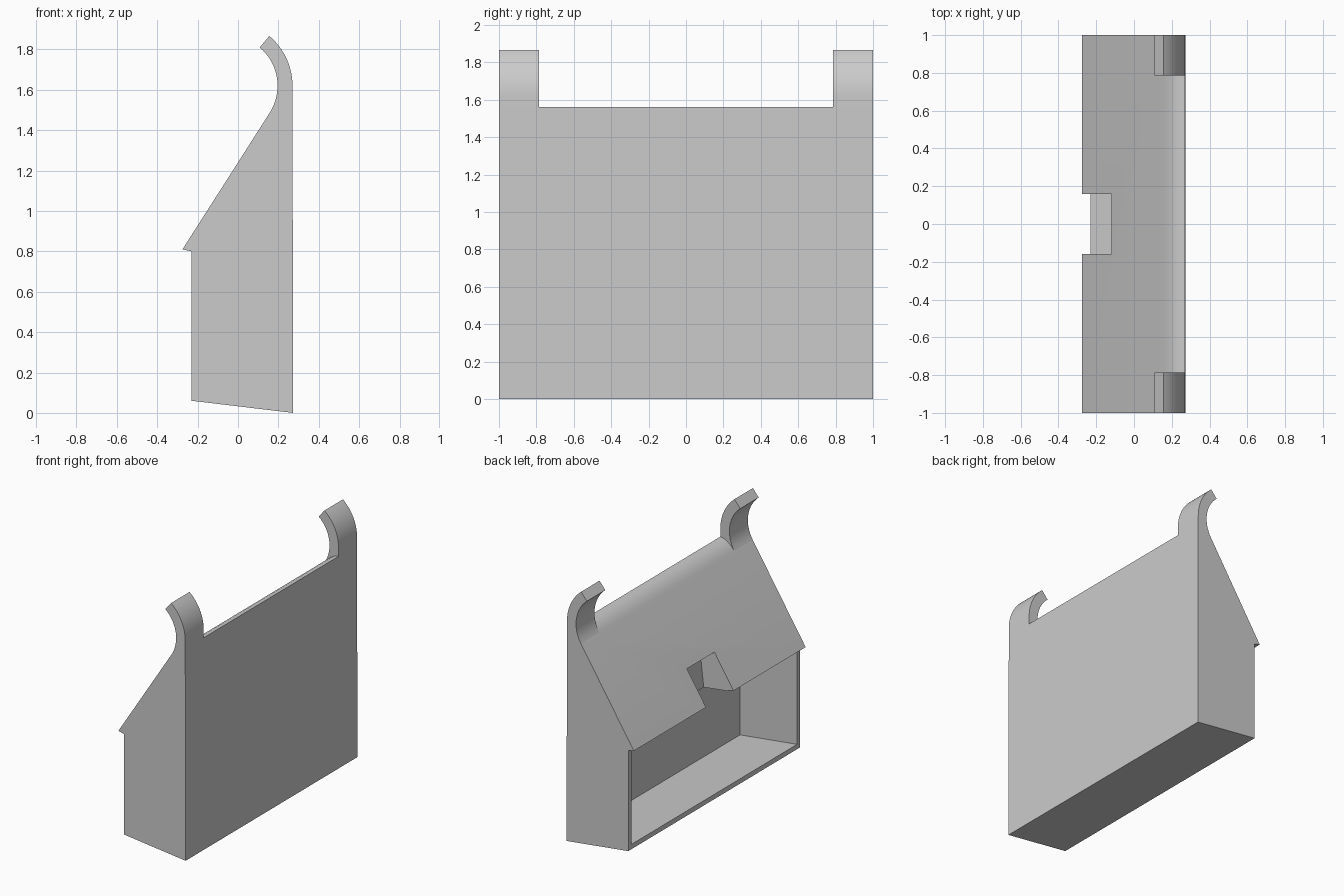
import bpy
import bmesh
from math import sin, cos, radians

cube = bpy.data.objects.get("Cube")
if cube:
    bpy.data.objects.remove(cube, do_unlink=True)

grey = bpy.data.materials.new("plain grey")
grey.use_nodes = True
colour = (0.6, 0.6, 0.6, 1)
grey.diffuse_color = colour
grey.node_tree.nodes["Principled BSDF"].inputs["Base Color"].default_value = colour


def prism(name, profile, y0, y1):
    """Extrude an (x, z) outline from y0 to y1."""
    bm = bmesh.new()
    face = bm.faces.new([bm.verts.new((x, y0, z)) for x, z in profile])
    new = bmesh.ops.extrude_face_region(bm, geom=[face])["geom"]
    bmesh.ops.translate(bm, vec=(0, y1 - y0, 0),
                        verts=[v for v in new if isinstance(v, bmesh.types.BMVert)])
    bmesh.ops.recalc_face_normals(bm, faces=bm.faces)
    mesh = bpy.data.meshes.new(name)
    bm.to_mesh(mesh)
    bm.free()
    obj = bpy.data.objects.new(name, mesh)
    mesh.materials.append(grey)
    bpy.context.collection.objects.link(obj)
    return obj


def activate(obj):
    bpy.ops.object.select_all(action="DESELECT")
    obj.select_set(True)
    bpy.context.view_layer.objects.active = obj


def cut(obj, cutter):
    activate(obj)
    mod = obj.modifiers.new("cut", "BOOLEAN")
    mod.operation = "DIFFERENCE"
    mod.solver = "EXACT"
    mod.object = cutter
    bpy.ops.object.modifier_apply(modifier=mod.name)
    bpy.data.objects.remove(cutter, do_unlink=True)


def arc(radius, start, end, steps):
    """Points of a hook arc, angles in degrees."""
    angles = [radians(start + (end - start) * i / steps) for i in range(steps + 1)]
    return [(-0.052 + radius * cos(a), 1.62 + radius * sin(a)) for a in angles]


# House body with a sloping roof, rounded ridge and a short eave
inner = arc(0.248, 50, -33, 16)
ridge = [inner[-1], (0.18, 1.514), (0.207, 1.537), (0.237, 1.553), (0.27, 1.56)]
body = prism("house_body",
             [(-0.23, 0.06), (0.273, 0), (0.27, 1.56)] + ridge[-2::-1]
             + [(-0.275, 0.81), (-0.23, 0.80)], -1, 1)

# Open compartment below the roof
cut(body, prism("compartment_cutter",
                [(-0.3, 0.104), (0.235, 0.041), (0.235, 0.738), (-0.3, 0.804)],
                -0.965, 0.965))

# Notch in the middle of the eave
cut(body, prism("notch_cutter",
                [(-0.12, 1.053), (-0.01, 0.97), (-0.04, 0.7), (-0.4, 0.7),
                 (-0.4, 1.123), (-0.23, 1.123)], -0.16, 0.16))

# Curved hooks at both ends of the ridge
hook_outline = ridge + arc(0.322, 0, 50, 16) + inner[:-1]
hooks = [prism("left_hook", hook_outline, 0.785, 1),
         prism("right_hook", hook_outline, -1, -0.785)]

for obj in [body] + hooks:
    activate(obj)
    bpy.ops.object.shade_smooth_by_angle(angle=radians(30))
